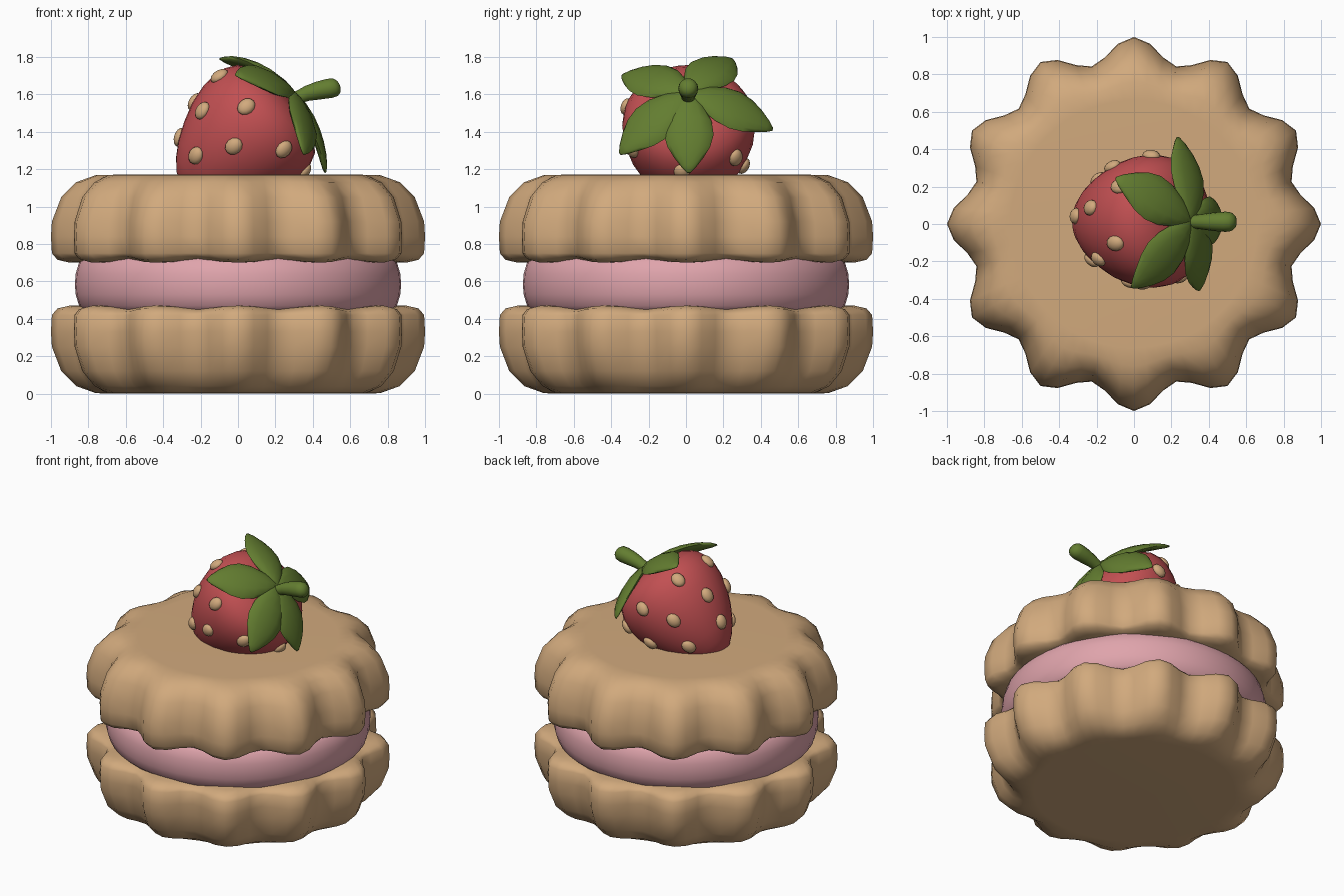
import bpy, bmesh, math
from math import sin, cos, pi
from mathutils import Vector, Matrix

if "Cube" in bpy.data.objects:
    bpy.data.objects.remove(bpy.data.objects["Cube"])


def material(name, rgb):
    m = bpy.data.materials.new(name)
    m.diffuse_color = (*rgb, 1)
    m.use_nodes = True
    m.node_tree.nodes["Principled BSDF"].inputs["Base Color"].default_value = m.diffuse_color
    return m


BISCUIT = material("biscuit", (0.64, 0.40, 0.205))
CREAM = material("pink_cream", (0.74, 0.37, 0.41))
RED = material("berry_red", (0.54, 0.08, 0.085))
GREEN = material("leaf_green", (0.125, 0.205, 0.03))


def skin(name, rings, mat, angle=50):
    """Joins closed rings of points into a capped smooth surface."""
    bm = bmesh.new()
    loops = [[bm.verts.new(p) for p in ring] for ring in rings]
    n = len(loops[0])
    for a, b in zip(loops, loops[1:]):
        for i in range(n):
            j = (i + 1) % n
            bm.faces.new((a[i], a[j], b[j], b[i]))
    bm.faces.new(loops[0][::-1])
    bm.faces.new(loops[-1])
    bmesh.ops.recalc_face_normals(bm, faces=bm.faces[:])
    me = bpy.data.meshes.new(name)
    bm.to_mesh(me)
    bm.free()
    for p in me.polygons:
        p.use_smooth = True
    me.set_sharp_from_angle(angle=math.radians(angle))
    me.materials.append(mat)
    ob = bpy.data.objects.new(name, me)
    bpy.context.collection.objects.link(ob)
    return ob


# Scalloped biscuits: (height, radius at lobe, radius at valley)
PROFILE = [(0.0, 0.66, 0.66), (0.002, 0.76, 0.73), (0.04, 0.865, 0.79),
           (0.12, 0.945, 0.84), (0.25, 0.995, 0.868), (0.33, 1.0, 0.872),
           (0.42, 0.995, 0.872), (0.455, 0.965, 0.855), (0.47, 0.90, 0.82),
           (0.47, 0.70, 0.70)]


def biscuit(name, flip):
    rings = []
    for z, lobe, valley in PROFILE:
        ring = []
        for i in range(72):
            a = 2 * pi * i / 72
            k = 0.5 + 0.5 * cos(12 * a)
            r = valley + (lobe - valley) * k
            h = z - (0.018 * (1 - k) if z > 0.44 and lobe > 0.8 else 0)
            ring.append((r * cos(a), r * sin(a), 1.17 - h if flip else h))
        rings.append(ring)
    skin(name, rings, BISCUIT)


biscuit("lower_biscuit", False)
biscuit("upper_biscuit", True)

# Cream filling
cream = [(0.42, 0.70), (0.43, 0.81), (0.47, 0.85), (0.53, 0.868), (0.585, 0.872),
         (0.64, 0.868), (0.70, 0.85), (0.74, 0.81), (0.75, 0.70)]
skin("cream_filling", [[(r * cos(2 * pi * i / 48), r * sin(2 * pi * i / 48), z)
                        for i in range(48)] for z, r in cream], CREAM)

# Tilted berry frame: axis D points out through the stem
TOP = Vector((0.27, 0.015, 1.58))
D = Vector((0.75, 0, 0.661)).normalized()
U = Vector((-D.z, 0, D.x))
Y = Vector((0, 1, 0))


def berry_point(s, r, a):
    return TOP - D * s + (Y * cos(a) + U * sin(a)) * r


BERRY = [(0.0, 0.08), (0.008, 0.16), (0.035, 0.25), (0.09, 0.315), (0.15, 0.345),
         (0.22, 0.356), (0.30, 0.349), (0.40, 0.322), (0.50, 0.275), (0.59, 0.22),
         (0.66, 0.16), (0.71, 0.10), (0.735, 0.04)]
skin("berry", [[berry_point(s, r, 2 * pi * i / 32) for i in range(32)]
               for s, r in BERRY], RED)

# Seeds in three rows around the berry
def radius_at(s):
    for (s0, r0), (s1, r1) in zip(BERRY, BERRY[1:]):
        if s0 <= s <= s1:
            return r0 + (r1 - r0) * (s - s0) / (s1 - s0)


bm = bmesh.new()
for s, count, start in ((0.20, 7, 19), (0.39, 7, 0), (0.575, 5, 25)):
    for k in range(count):
        a = pi - math.radians(start + 360 * k / count)
        p = berry_point(s, radius_at(s), a)
        along = (berry_point(s + 0.02, radius_at(s + 0.02), a)
                 - berry_point(s - 0.02, radius_at(s - 0.02), a)).normalized()
        side = (U * cos(a) - Y * sin(a)).normalized()
        out = along.cross(side).normalized()
        rot = Matrix((along, side, out)).transposed().to_4x4()
        bmesh.ops.create_uvsphere(
            bm, u_segments=12, v_segments=8, radius=1,
            matrix=Matrix.Translation(p) @ rot @ Matrix.Diagonal((0.052, 0.043, 0.03, 1)))
for f in bm.faces:
    f.smooth = True
me = bpy.data.meshes.new("seeds")
bm.to_mesh(me)
bm.free()
me.materials.append(BISCUIT)
bpy.context.collection.objects.link(bpy.data.objects.new("seeds", me))

# Leaves draped over the berry: (distance, half width, half thickness)
LEAF = [(0.0, 0.025, 0.015), (0.08, 0.05, 0.022), (0.2, 0.085, 0.027), (0.38, 0.122, 0.03),
        (0.55, 0.133, 0.03), (0.7, 0.115, 0.028), (0.83, 0.08, 0.024),
        (0.94, 0.04, 0.017), (1.0, 0.01, 0.006)]
for n, (deg, length) in enumerate(((270, 0.43), (217, 0.46), (142, 0.45),
                                   (60, 0.46), (347, 0.46))):
    a = math.radians(deg)
    e, f = Y * cos(a) + U * sin(a), U * cos(a) - Y * sin(a)
    rings = []
    for t, w, h in LEAF:
        ring = []
        for i in range(12):
            b = 2 * pi * i / 12
            x, y = t * length, w * cos(b)
            lift = 0.03 + h * sin(b) - 0.78 * (x * x + y * y)
            ring.append(TOP + e * x + f * y + D * lift)
        rings.append(ring)
    skin(f"leaf_{n + 1}", rings, GREEN, 80)

# Stem
STEM = [(0.25, 1.56, 0.03), (0.31, 1.58, 0.034), (0.37, 1.605, 0.042), (0.43, 1.62, 0.05),
        (0.49, 1.632, 0.054), (0.52, 1.638, 0.05), (0.54, 1.642, 0.032), (0.546, 1.643, 0.01)]
tilt = Vector((-0.28, 0, 0.96))
skin("stem", [[Vector((x, 0.012, z)) + (Y * cos(2 * pi * i / 14) + tilt * sin(2 * pi * i / 14)) * r
               for i in range(14)] for x, z, r in STEM], GREEN, 80)
